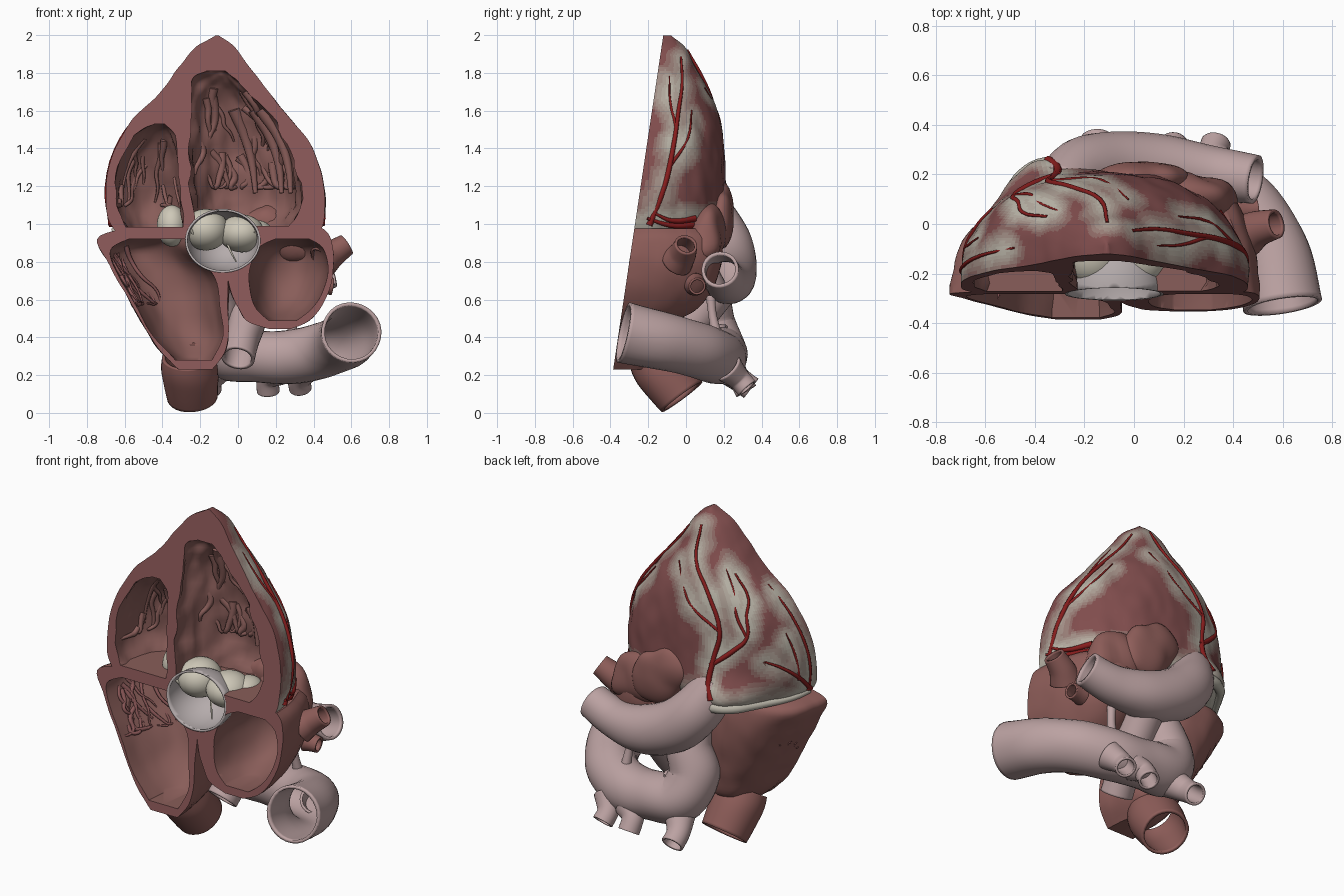
import bpy, bmesh, random
from math import sin, cos, pi, radians, copysign
from mathutils import Vector, noise, kdtree
from mathutils.bvhtree import BVHTree

if "Cube" in bpy.data.objects:
    bpy.data.objects.remove(bpy.data.objects["Cube"])
random.seed(4)

def mat(name, c):
    m = bpy.data.materials.new(name)
    m.diffuse_color = (*c, 1)
    m.use_nodes = True
    m.node_tree.nodes["Principled BSDF"].inputs["Base Color"].default_value = m.diffuse_color
    return m

MUSCLE, FATC = Vector((.22, .075, .075)), Vector((.5, .47, .4))
BLEND = [mat("wall_%d" % i, MUSCLE.lerp(FATC, i / 6)) for i in range(7)]
CUT = mat("cut_muscle", (.25, .095, .095))
LINING = mat("lining", (.25, .11, .10))
ATRIUM = mat("atrium", (.27, .11, .10))
VESSEL = mat("vessel", (.50, .36, .36))
VALVE = mat("valve", (.62, .58, .48))
ROOT = mat("root", (.46, .41, .41))
RED = mat("artery", (.24, .012, .012))
FAT = BLEND[6]

def cut_y(z):                       # sloping section plane
    return -.12 - .15 * (2 - z)

def catmull(rows, u):
    i = min(int(u), len(rows) - 2)
    f = u - i
    p = [rows[max(0, min(len(rows) - 1, i + k))] for k in (-1, 0, 1, 2)]
    return [.5 * (2 * b + (c - a) * f + (2 * a - 5 * b + 4 * c - d) * f * f
            + (3 * b - a - 3 * c + d) * f ** 3) for a, b, c, d in zip(*p)]

def surf(tbl, u, t, s=1.0):         # chamber rows: z, left x, right x, back y
    z, xl, xr, yb = catmull(tbl, u)
    c, d = cos(t), sin(t)
    yc = cut_y(z)
    x = (xl + xr) / 2 + s * (xr - xl) / 2 * copysign(abs(c) ** .9, c)
    y = yc + s * (yb - yc) * copysign(abs(d) ** .9, d)
    return Vector((x, y, z))

def u_of(tbl, z):
    for i in range(len(tbl) - 1):
        a, b = tbl[i][0], tbl[i + 1][0]
        if a >= z >= b:
            return i + (a - z) / (a - b)
    return 0 if z > tbl[0][0] else len(tbl) - 1

def on_heart(z, deg):               # ventricle surface with the outflow bulge
    return bulge(surf(VENT, u_of(VENT, z), radians(deg)), deg)

def bulge(p, deg):
    k = 2.718 ** (-((deg - 115) / 20) ** 2 - ((p.z - .98) / .13) ** 2)
    return p + Vector((-.03, .1, 0)) * k

def new_obj(name, bm, m=None):
    bmesh.ops.recalc_face_normals(bm, faces=bm.faces)
    if all(e.is_manifold for e in bm.edges) and bm.calc_volume(signed=True) < 0:
        bmesh.ops.reverse_faces(bm, faces=bm.faces)
    me = bpy.data.meshes.new(name)
    bm.to_mesh(me)
    bm.free()
    o = bpy.data.objects.new(name, me)
    bpy.context.collection.objects.link(o)
    if m:
        me.materials.append(m)
    return o

def smooth(o, deg=45):
    bpy.ops.object.select_all(action='DESELECT')
    o.select_set(True)
    bpy.context.view_layer.objects.active = o
    bpy.ops.object.shade_smooth_by_angle(angle=radians(deg))

def skin(bm, rings, caps):
    n = len(rings[0])
    for a, b in zip(rings, rings[1:]):
        for j in range(n):
            bm.faces.new((a[j], a[(j + 1) % n], b[(j + 1) % n], b[j]))
    if caps:
        for r in (rings[0], rings[-1]):
            c = bm.verts.new(sum((v.co for v in r), Vector()) / n)
            for j in range(n):
                bm.faces.new((r[j], r[(j + 1) % n], c))

def loft(name, tbl, rough=0, freq=6, bump=False, n=72, per=5):
    bm = bmesh.new()
    rings = []
    for i in range((len(tbl) - 1) * per + 1):
        ring = []
        for j in range(n):
            t = 2 * pi * j / n
            p = surf(tbl, i / per, t)
            if bump:
                p = bulge(p, 360 * j / n)
            q = Vector((p.x * freq, p.y * freq, p.z * freq * .6))
            k = rough * (noise.noise(q) + .5 * noise.noise(q * 2.3))
            ring.append(bm.verts.new(p + Vector((cos(t), sin(t), 0)) * k))
        rings.append(ring)
    skin(bm, rings, True)
    return new_obj(name, bm)

def tube(name, pts, m, thick=.018, n=28, per=7):   # pts: x, y, z, radius
    bm = bmesh.new()
    rows = [catmull(pts, i / per) for i in range((len(pts) - 1) * per + 1)]
    P = [Vector(r[:3]) for r in rows]
    side, rings = None, []
    for i, r in enumerate(rows):
        d = (P[min(i + 1, len(P) - 1)] - P[max(i - 1, 0)]).normalized()
        side = d.orthogonal() if side is None else side - d * side.dot(d)
        side.normalize()
        up = d.cross(side)
        rings.append([bm.verts.new(P[i] + r[3] * (side * cos(2 * pi * j / n) + up * sin(2 * pi * j / n))
                                   * (1 + .05 * noise.noise(P[i] * 5 + side * cos(2 * pi * j / n))))
                      for j in range(n)])
    skin(bm, rings, False)
    o = new_obj(name, bm, m)
    s = o.modifiers.new("wall", 'SOLIDIFY')
    s.thickness, s.offset = thick, -1
    smooth(o)
    return o

def strands(name, paths, m, r):     # tapering cords; each path is (points, thickness)
    cu = bpy.data.curves.new(name, 'CURVE')
    cu.dimensions, cu.bevel_depth, cu.bevel_resolution, cu.resolution_u = '3D', r, 2, 4
    cu.use_fill_caps = True
    for pts, w in paths:
        sp = cu.splines.new('BEZIER')
        sp.bezier_points.add(len(pts) - 1)
        for i, (b, p) in enumerate(zip(sp.bezier_points, pts)):
            b.co, b.radius = p, w * (1 - .65 * i / (len(pts) - 1))
            b.handle_left_type = b.handle_right_type = 'AUTO'
    cu.materials.append(m)
    o = bpy.data.objects.new(name, cu)
    bpy.context.collection.objects.link(o)

def ellipsoid(name, c, r, m, tilt=0, shell=0, lumps=0):
    bm = bmesh.new()
    bmesh.ops.create_uvsphere(bm, u_segments=36, v_segments=22, radius=1)
    for v in bm.verts:
        x, y, z = (v.co[k] * r[k] for k in range(3))
        v.co = Vector((x * cos(tilt) - z * sin(tilt), y, x * sin(tilt) + z * cos(tilt))) + Vector(c)
        v.co += (v.co - Vector(c)) * lumps * noise.noise(v.co * 7)
    if shell:
        bmesh.ops.bisect_plane(bm, geom=bm.verts[:] + bm.edges[:] + bm.faces[:], dist=1e-5,
                               plane_co=(0, cut_y(1), 1), plane_no=(0, -1, .15), clear_outer=True)
    o = new_obj(name, bm, m)
    if shell:
        s = o.modifiers.new("wall", 'SOLIDIFY')
        s.thickness, s.offset = shell, -1
    smooth(o)
    return o

def carve(o, cutters, shade):       # hollow out, section, then paint by location
    bm = bmesh.new()
    bm.from_mesh(o.data)
    outer = BVHTree.FromBMesh(bm)
    bm.free()
    for c in cutters:
        b = o.modifiers.new("cut", 'BOOLEAN')
        b.operation, b.solver, b.object = 'DIFFERENCE', 'EXACT', c
    me = bpy.data.meshes.new_from_object(o.evaluated_get(bpy.context.evaluated_depsgraph_get()))
    o.modifiers.clear()
    o.data = me
    me.materials.clear()
    for m in BLEND + [CUT, LINING, ATRIUM]:
        me.materials.append(m)
    for f in me.polygons:
        p = f.center
        if abs(p.y - cut_y(p.z)) < .002:
            f.material_index = 7
        elif outer.find_nearest(p)[3] < .002:
            f.material_index = shade(p)
        else:
            f.material_index = 8
    smooth(o)

# chamber outlines
VENT = [(1.998, -.125, -.095, -.075), (1.93, -.23, -.01, .0), (1.82, -.32, .07, .06), (1.7, -.41, .16, .125),
        (1.55, -.56, .29, .175), (1.38, -.66, .40, .2), (1.18, -.7, .46, .21), (1.03, -.69, .46, .2),
        (.93, -.63, .42, .13)]
LV = [(1.81, -.15, -.08, -.11), (1.77, -.21, -.01, -.06), (1.68, -.25, .07, -.0), (1.5, -.27, .22, .06),
      (1.3, -.265, .31, .09), (1.1, -.25, .33, .09), (.99, -.24, .28, .05)]
RV = [(1.53, -.45, -.39, -.14), (1.47, -.54, -.345, -.05), (1.3, -.64, -.315, .05), (1.1, -.65, -.29, .08),
      (.985, -.6, -.29, .04)]
RA = [(.975, -.62, -.1, .03), (.92, -.75, -.08, .07), (.78, -.68, -.06, .08), (.6, -.58, -.05, .06),
      (.45, -.49, -.05, .04), (.32, -.41, -.07, .0), (.23, -.31, -.14, -.12)]
RA_IN = [(.92, -.58, -.26, -.05), (.86, -.68, -.26, .03), (.72, -.63, -.13, .03), (.55, -.53, -.09, .01),
         (.4, -.445, -.08, -.03), (.28, -.33, -.14, -.16)]
LA = [(.975, .03, .45, .12), (.92, -.03, .49, .18), (.8, -.06, .505, .19), (.65, -.04, .48, .14),
      (.54, .01, .42, .04), (.48, .06, .36, -.08), (.445, .16, .28, -.2)]
LA_IN = [(.92, .2, .38, -.1), (.87, .11, .45, .05), (.76, .065, .475, .08), (.64, .07, .445, .05),
         (.55, .1, .385, -.03), (.49, .16, .31, -.17)]

# coronary arteries, given as (height, angle) on the ventricles
routes = [([(1.02, 109), (1.1, 106), (1.25, 108), (1.4, 112), (1.6, 106), (1.75, 92), (1.92, 85)], 1.5),
          ([(1.2, 106), (1.3, 120), (1.38, 130), (1.5, 134), (1.58, 141), (1.7, 140)], 1.2),
          ([(1.38, 130), (1.5, 126), (1.6, 130), (1.74, 130)], .8),
          ([(1.4, 112), (1.52, 92), (1.6, 86), (1.72, 70)], .8),
          ([(1.0, 60), (1.0, 40), (1.0, 22), (1.03, 6)], 1.8),
          ([(1.03, 40), (1.02, 22), (1.06, 10)], 1.4),
          ([(1.0, 8), (1.2, 14), (1.4, 18), (1.6, 22), (1.75, 30), (1.88, 40)], 1.3),
          ([(1.3, 16), (1.45, 30), (1.6, 36)], .8), ([(1.5, 20), (1.65, 14), (1.78, 14)], .7),
          ([(1.0, 176), (1.12, 163), (1.2, 150), (1.24, 140)], 1.1),
          ([(1.1, 164), (1.25, 163), (1.38, 160)], .8), ([(1.0, 174), (1.2, 174), (1.45, 171), (1.62, 168)], 1)]
paths = [([on_heart(*q) for q in r], w) for r, w in routes]
strands("coronary_arteries", paths, RED, .013)
near = [a.lerp(b, k / 8) for pts, w in paths for a, b in zip(pts, pts[1:]) for k in range(8)]
kd = kdtree.KDTree(len(near))
for i, p in enumerate(near):
    kd.insert(p, i)
kd.balance()

def fatty(p):                       # pale fat along arteries and base
    v = max(1 - kd.find(p)[2] / .11, 1 - (p.z - .98) / .15) + .45 * noise.noise(p * 8)
    return int(max(0, min(6, v * 6.5)))

# helpers for sectioning
bm = bmesh.new()
bmesh.ops.create_cube(bm, size=1)
for v in bm.verts:
    z = 3 if v.co.z > 0 else -1
    v.co = Vector((v.co.x * 4, cut_y(z) if v.co.y > 0 else -2, z))
block = new_obj("section_cutter", bm)
root_cut = ellipsoid("root_cutter", (-.08, -.27, .91), (.2, .24, .17), ROOT)
ins = [loft("lv_cutter", LV, .032, 10), loft("rv_cutter", RV, .02, 10),
       loft("ra_cutter", RA_IN, .01), loft("la_cutter", LA_IN, .006)]

# chambers
carve(loft("ventricles", VENT, .012, 6, True, 190, 11), [ins[0], ins[1], root_cut, block], fatty)
carve(loft("right_atrium", RA, .014), [ins[2], root_cut, block], lambda p: 9)
carve(loft("left_atrium", LA, .01), [ins[3], root_cut, block], lambda p: 9)
for o in ins + [block, root_cut]:
    bpy.data.objects.remove(o)
ellipsoid("left_auricle", (.04, .185, 1.04), (.19, .075, .15), ATRIUM, -.6, 0, .25)
ellipsoid("left_auricle_base", (.19, .11, .96), (.22, .1, .15), ATRIUM, -.3, 0, .25)
strands("base_fat_rim", [([on_heart(.98, a) + Vector((0, .005, 0)) for a in range(100, 178, 11)], 1)], FAT, .035)

# muscle ridges inside the chambers, half sunk in the walls
def ridges(name, tbl, count, zr, tr, r, m=LINING):
    out = []
    for _ in range(count):
        z, t, dt = random.uniform(*zr), random.uniform(*tr), random.uniform(-30, 30)
        L = random.uniform(.15, .32)
        out.append(([surf(tbl, u_of(tbl, max(zr[0], z - L * k / 4)), radians(t + dt * k / 4 + random.uniform(-4, 4)),
                          1.03 - .06 * sin(pi * k / 4)) for k in range(5)], random.uniform(.7, 1.5)))
    strands(name, out, m, r)

ridges("left_ventricle_ridges", LV, 30, (1.2, 1.72), (18, 150), .018)
ridges("right_ventricle_ridges", RV, 14, (1.1, 1.45), (35, 150), .013)
ridges("right_atrium_ridges", RA_IN, 16, (.58, .88), (115, 168), .011, CUT)
strands("papillary_muscles", [([surf(LV, u_of(LV, z), radians(a), s) for z, s in ((1.6, 1.03), (1.45, .98), (1.3, .93), (1.17, .9))], 1)
                              for a in (25, 45, 80)], LINING, .036)

# valves
ellipsoid("aortic_root", (-.08, -.27, .91), (.2, .24, .17), ROOT, 0, .012)
for nm, c, r in (("cusp_left", (-.17, -.12, .97), (.12, .13, .11)), ("cusp_right", (.02, -.12, .95), (.12, .13, .1)),
                 ("tricuspid_leaflet", (-.35, -.07, .99), (.08, .1, .11)), ("mitral_leaflet", (.1, -.06, .96), (.08, .1, .06))):
    ellipsoid(nm, c, r, VALVE, 0, .01)
strands("cusp_edges", [([Vector((-.08 + x, cut_y(.9) + .05 + y, z)) for x, y, z in e], 1) for e in
        (((-.18, 0, .98), (-.1, .06, .9), (0, .1, .97)), ((0, .1, .97), (.09, .06, .9), (.18, 0, .97)),
         ((0, .1, .97), (.03, .05, .88), (.07, 0, .8)))], VALVE, .009)

# great vessels
tube("aorta", [(-.07, -.0, .8, .12), (-.09, .1, .63, .125), (-.14, .12, .47, .14), (-.08, .17, .33, .145),
               (.1, .185, .3, .14), (.28, .16, .295, .145), (.45, .06, .33, .145), (.56, -.12, .38, .15),
               (.6, -.33, .425, .16)], VESSEL)
tube("pulmonary_trunk", [(-.3, .12, 1.07, .12), (-.22, .2, .91, .14), (-.08, .225, .78, .15), (.12, .225, .71, .135),
                         (.32, .205, .71, .11), (.49, .18, .76, .1)], VESSEL)
tube("right_pulmonary_branch", [(.06, .18, .66, .1), (.05, .05, .5, .1), (.02, -.07, .38, .09), (0, -.15, .29, .09)], VESSEL)
tube("vessel_ligament", [(.27, .13, .62, .025), (.28, .14, .52, .022), (.29, .16, .42, .028)], VESSEL, .008)
for i, (x, r, a, b) in enumerate(((-.14, .065, (.0, .2, .25), (-.15, .345, .13)), (.16, .06, (0, .24, .22), (.16, .32, .115)),
                                  (.32, .06, (0, .22, .24), (.33, .325, .13)))):
    tube("arch_branch_%d" % i, [(x + .04, a[1], a[2], r * 1.4), ((x + b[0]) / 2, .28, .18, r * 1.02), (*b, r)], VESSEL, .014)
tube("upper_vein", [(-.26, -.17, .3, .14), (-.255, -.12, .22, .15), (-.24, -.02, .085, .135)], ATRIUM)
tube("lung_vein", [(.45, -.05, .8, .09), (.5, -.02, .84, .075), (.575, .0, .89, .06)], ATRIUM, .014)
tube("lower_lung_vein", [(.42, .05, .68, .06), (.46, .055, .675, .05), (.5, .06, .67, .045)], ATRIUM, .012)
